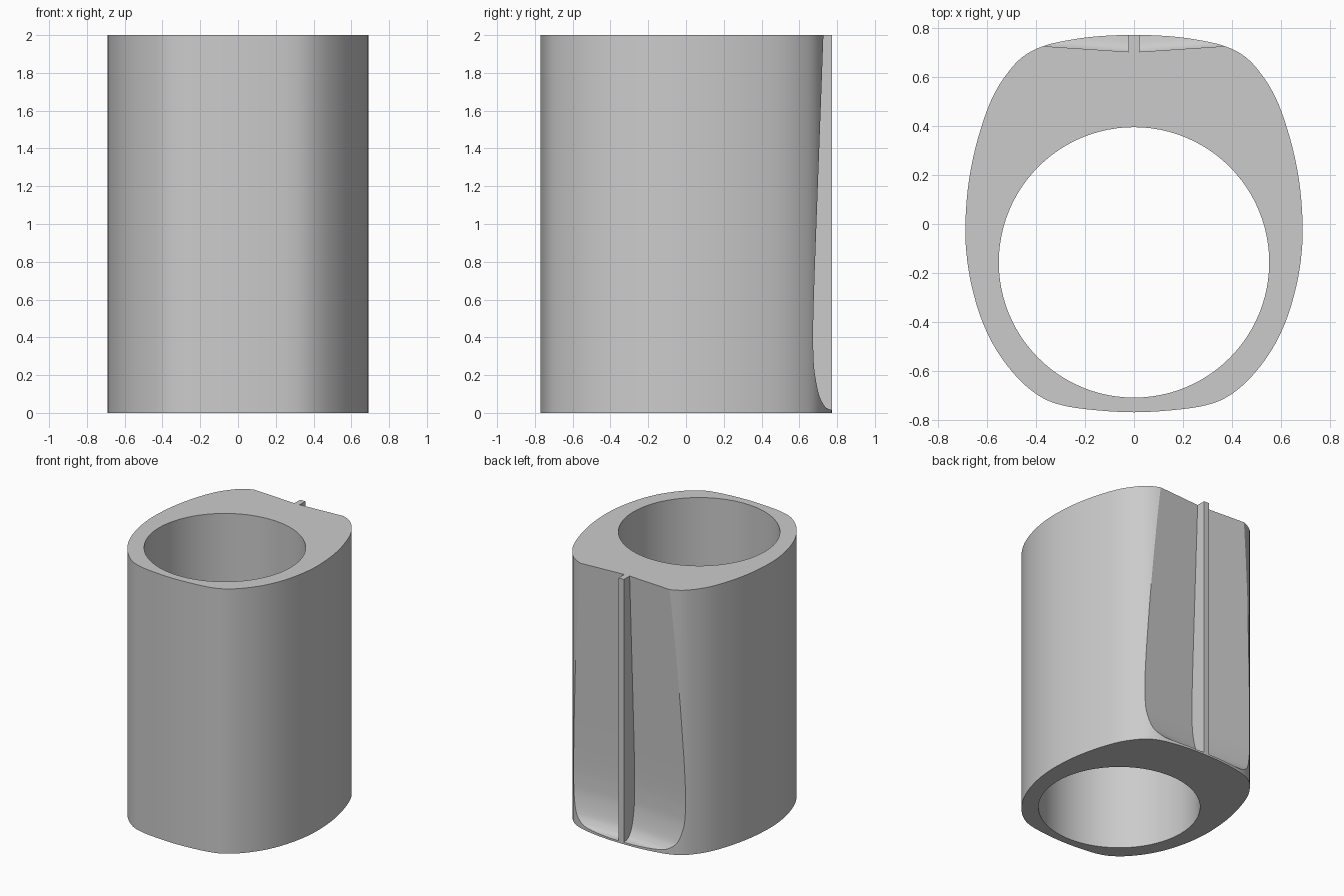
import bpy
import bmesh
from mathutils import Vector

cube = bpy.data.objects.get("Cube")
if cube:
    bpy.data.objects.remove(cube, do_unlink=True)

HEIGHT = 2.0
RIB_HALF = 0.022      # half width of the rib between the pockets
FLOOR_TILT = 0.066    # sideways slope of the pocket floors

grey = bpy.data.materials.new("grey")
grey.use_nodes = True
grey.diffuse_color = (0.6, 0.6, 0.6, 1)
grey.node_tree.nodes["Principled BSDF"].inputs["Base Color"].default_value = (0.6, 0.6, 0.6, 1)


def smooth_path(points, steps, closed=False):
    """Catmull-Rom curve through 2D points."""
    pts = [Vector(p) for p in points]
    n = len(pts)
    pick = (lambda i: pts[i % n]) if closed else (lambda i: pts[min(max(i, 0), n - 1)])
    out = []
    for i in range(n if closed else n - 1):
        a, b, c, d = (pick(i + k) for k in (-1, 0, 1, 2))
        for s in range(steps):
            t = s / steps
            out.append(b + (c - a) * t / 2 + (a - 2.5 * b + 2 * c - d / 2) * t * t
                       + (1.5 * (b - c) + (d - a) / 2) * t ** 3)
    return out if closed else out + [pts[-1]]


def prism(name, corners, offset):
    """Solid made by sweeping a ring of 3D corners along an offset."""
    bm = bmesh.new()
    face = bm.faces.new([bm.verts.new(c) for c in corners])
    swept = bmesh.ops.extrude_face_region(bm, geom=[face])["geom"]
    bmesh.ops.translate(bm, vec=offset,
                        verts=[g for g in swept if isinstance(g, bmesh.types.BMVert)])
    bmesh.ops.recalc_face_normals(bm, faces=bm.faces)
    mesh = bpy.data.meshes.new(name)
    bm.to_mesh(mesh)
    bm.free()
    mesh.materials.append(grey)
    obj = bpy.data.objects.new(name, mesh)
    bpy.context.collection.objects.link(obj)
    return obj


# Body: rounded outline, mirrored from its left half
half = [(0, 0.773), (0.13, 0.769), (0.25, 0.755), (0.37, 0.728), (0.46, 0.68),
        (0.53, 0.6), (0.58, 0.515), (0.62, 0.41), (0.656, 0.28), (0.68, 0.14),
        (0.69, -0.02), (0.682, -0.15), (0.66, -0.27), (0.62, -0.4), (0.56, -0.52),
        (0.48, -0.625), (0.4, -0.695), (0.32, -0.734), (0.2, -0.757), (0, -0.77)]
outline = smooth_path(half + [(-x, y) for x, y in half[-2:0:-1]], 4, closed=True)
body = prism("sleeve_body", [(p.x, p.y, 0) for p in outline], (0, 0, HEIGHT))

# Bore cutter
bpy.ops.mesh.primitive_cylinder_add(vertices=96, radius=0.553, depth=3,
                                    location=(0, -0.157, HEIGHT / 2))
bore = bpy.context.object
bore.name = "bore_cutter"
bore.data.materials.append(grey)
cutters = [bore]

# Pocket cutters: floor depth by height, with a rounded lower end
floor = smooth_path([(0.707, 2.1), (0.661, 1), (0.643, 0.5), (0.644, 0.3), (0.653, 0.2),
                     (0.675, 0.1), (0.7, 0.05), (0.725, 0.025), (0.765, 0.015)], 5)
section = [tuple(p) for p in floor] + [(0.95, 0.015), (0.95, 2.1)]
for side, label in ((1, "left"), (-1, "right")):
    ring = [(side * RIB_HALF, y + FLOOR_TILT * RIB_HALF, z) for y, z in section]
    cutters.append(prism(label + "_pocket_cutter", ring,
                         (side * 0.6, FLOOR_TILT * 0.6, 0)))

# Cut the bore and pockets, then drop the cutters
bpy.ops.object.select_all(action="DESELECT")
body.select_set(True)
bpy.context.view_layer.objects.active = body
for cutter in cutters:
    cutter.hide_render = True
    mod = body.modifiers.new(cutter.name, "BOOLEAN")
    mod.operation = "DIFFERENCE"
    mod.solver = "EXACT"
    mod.object = cutter
    bpy.ops.object.modifier_apply(modifier=mod.name)
    bpy.data.objects.remove(cutter, do_unlink=True)

bpy.ops.object.shade_smooth_by_angle(angle=0.4)
